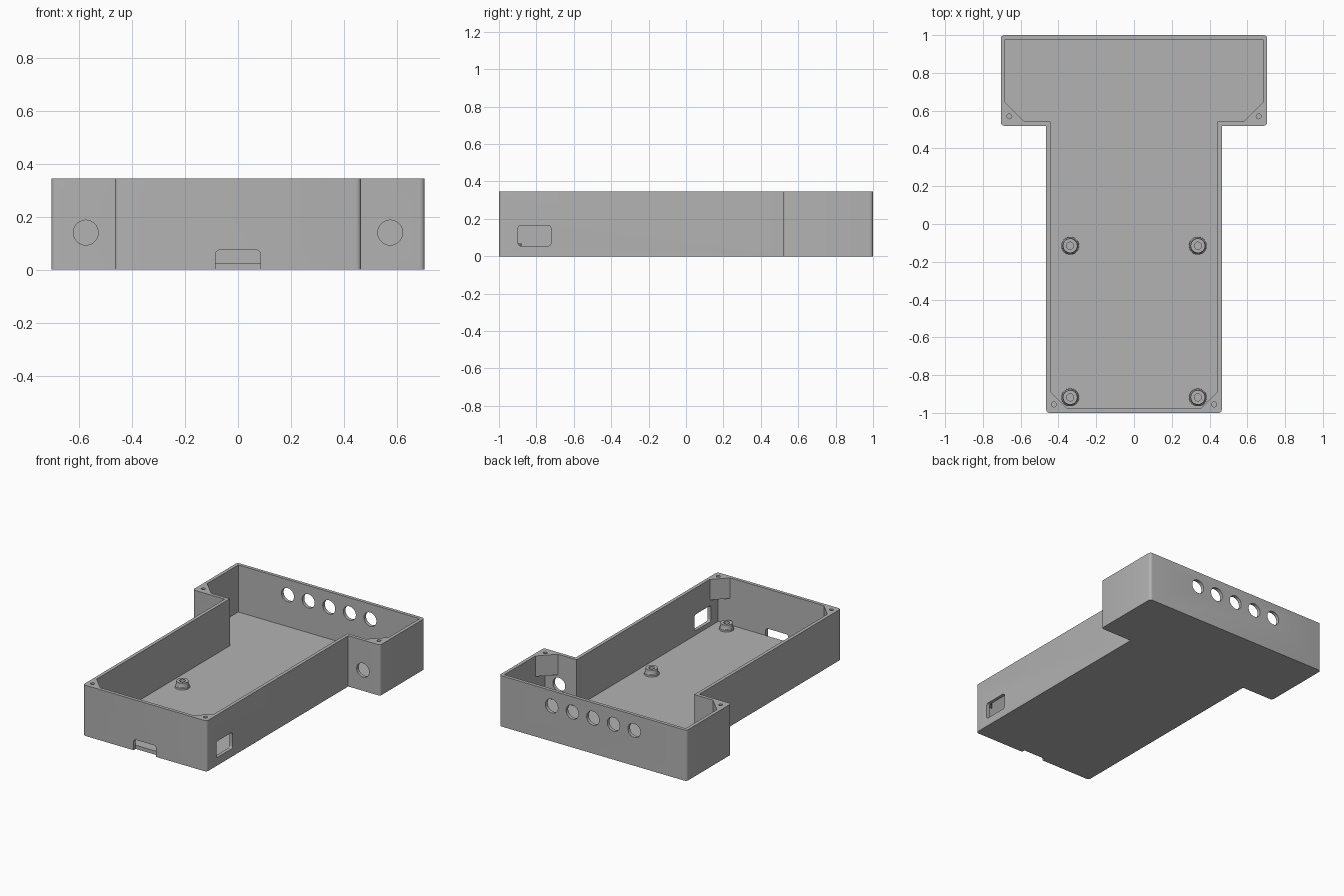
import bpy, bmesh
from math import cos, sin, pi, radians
from mathutils import Matrix, Vector

cube = bpy.data.objects.get("Cube")
if cube:
    bpy.data.objects.remove(cube, do_unlink=True)

HEIGHT, FLOOR, WALL = 0.345, 0.025, 0.023
BODY_X, WING_X, SHOULDER_Y = 0.465, 0.705, 0.52
HOLE_R, POST_BASE = 0.047, 0.205

grey = bpy.data.materials.new("grey plastic")
grey.use_nodes = True
colour = (0.45, 0.45, 0.45, 1)
grey.diffuse_color = colour
grey.node_tree.nodes["Principled BSDF"].inputs["Base Color"].default_value = colour


def finish(name, bm):
    bmesh.ops.recalc_face_normals(bm, faces=bm.faces)
    mesh = bpy.data.meshes.new(name)
    bm.to_mesh(mesh)
    bm.free()
    mesh.materials.append(grey)
    obj = bpy.data.objects.new(name, mesh)
    bpy.context.collection.objects.link(obj)
    return obj


def prism(name, points, depth, matrix=Matrix()):
    """Extrude a flat outline along its local z, then place it."""
    bm = bmesh.new()
    face = bm.faces.new([bm.verts.new((x, y, 0)) for x, y in points])
    top = bmesh.ops.extrude_face_region(bm, geom=[face])["geom"]
    verts = [v for v in top if isinstance(v, bmesh.types.BMVert)]
    bmesh.ops.translate(bm, verts=verts, vec=(0, 0, depth))
    bmesh.ops.transform(bm, matrix=matrix, verts=bm.verts)
    return finish(name, bm)


def circle(r, n=40):
    return [(r * cos(2 * pi * i / n), r * sin(2 * pi * i / n)) for i in range(n)]


def rounded(w, h, r, n=6):
    pts = []
    for k, (sx, sy) in enumerate([(1, 1), (-1, 1), (-1, -1), (1, -1)]):
        for i in range(n + 1):
            a = pi / 2 * (k + i / n)
            pts.append((sx * (w / 2 - r) + r * cos(a), sy * (h / 2 - r) + r * sin(a)))
    return pts


def tee(inset):
    """T-shaped plan, shrunk by the wall thickness for the cavity."""
    b, w, s = BODY_X - inset, WING_X - inset, SHOULDER_Y + inset
    half = [(b, -1 + inset), (b, s), (w, s), (w, 1 - inset)]
    return half + [(-x, y) for x, y in reversed(half)]


def combine(target, tool, operation):
    mod = target.modifiers.new("boolean", "BOOLEAN")
    mod.operation, mod.solver, mod.object = operation, "EXACT", tool
    bpy.ops.object.select_all(action="DESELECT")
    target.select_set(True)
    bpy.context.view_layer.objects.active = target
    bpy.ops.object.modifier_apply(modifier=mod.name)
    bpy.data.objects.remove(tool, do_unlink=True)


def at(x, y, z):
    return Matrix.Translation((x, y, z))


# Outer block with softened outside corners
case = prism("case", tee(0), HEIGHT)
bm = bmesh.new()
bm.from_mesh(case.data)
corners = [e for e in bm.edges
           if abs(e.verts[0].co.z - e.verts[1].co.z) > 0.1
           and not (abs(abs(e.verts[0].co.x) - BODY_X) < 0.01 and e.verts[0].co.y > 0)]
bmesh.ops.bevel(bm, geom=corners, offset=0.018, segments=5, profile=0.5, affect="EDGES")
bm.to_mesh(case.data)
bm.free()

# Open cavity
combine(case, prism("cavity", tee(WALL), 1, at(0, 0, FLOOR)), "DIFFERENCE")

# Corner screw posts under the rim, with pilot holes
for side in (-1, 1):
    for x, y, leg, hx, hy in [(WING_X, SHOULDER_Y, 0.1, 0.66, 0.57),
                              (BODY_X, -1, 0.09, 0.425, -0.955)]:
        e = 0.004
        cx, cy = x - WALL + e, y + WALL - e
        reach = leg + 2 * e
        tri = [(side * cx, cy), (side * cx, cy + reach), (side * (cx - reach), cy)]
        combine(case, prism("post", tri, HEIGHT - POST_BASE, at(0, 0, POST_BASE)), "UNION")
        combine(case, prism("pilot", circle(0.013, 20), 0.2, at(side * hx, hy, 0.235)),
                "DIFFERENCE")

# Round ports: five through the back wall, one in each shoulder
facing_y = Matrix.Rotation(radians(90), 4, "X")
for i in range(-2, 3):
    combine(case, prism("port", circle(HOLE_R), 0.1, at(i * 0.155, 1.04, 0.24) @ facing_y),
            "DIFFERENCE")
for side in (-1, 1):
    combine(case, prism("port", circle(HOLE_R), 0.1, at(side * 0.575, 0.58, 0.14) @ facing_y),
            "DIFFERENCE")

# Front slot, open at the bottom edge, and side window
combine(case, prism("slot", rounded(0.17, 0.15, 0.018), 0.1,
                    at(0, -1 + WALL, 0) @ facing_y), "DIFFERENCE")
facing_x = Matrix(((0, 0, 1, 0), (1, 0, 0, 0), (0, 1, 0, 0), (0, 0, 0, 1)))
combine(case, prism("window", rounded(0.175, 0.11, 0.015), 0.1,
                    at(0.42, -0.81, 0.11) @ facing_x), "DIFFERENCE")

# Board standoffs: flared foot, flat top and screw hole
profile = [(0.047, FLOOR - 0.002), (0.046, 0.036), (0.041, 0.039), (0.038, 0.045),
           (0.038, 0.068), (0.019, 0.068), (0.019, FLOOR - 0.002)]
standoffs = []
for x in (-0.338, 0.338):
    for y in (-0.115, -0.918):
        bm = bmesh.new()
        ring = [bm.verts.new((r, 0, z)) for r, z in profile]
        edges = [bm.edges.new((a, b)) for a, b in zip(ring, ring[1:] + ring[:1])]
        bmesh.ops.spin(bm, geom=ring + edges, cent=(0, 0, 0), axis=(0, 0, 1),
                       angle=2 * pi, steps=32, use_merge=True)
        bmesh.ops.remove_doubles(bm, verts=bm.verts, dist=0.0001)
        bmesh.ops.translate(bm, verts=bm.verts, vec=Vector((x, y, 0)))
        name = ("front" if y < -0.5 else "rear") + ("_left" if x > 0 else "_right")
        standoffs.append(finish(name + "_standoff", bm))

bpy.ops.object.select_all(action="DESELECT")
for obj in [case] + standoffs:
    obj.select_set(True)
bpy.context.view_layer.objects.active = case
bpy.ops.object.shade_smooth_by_angle(angle=radians(30))
